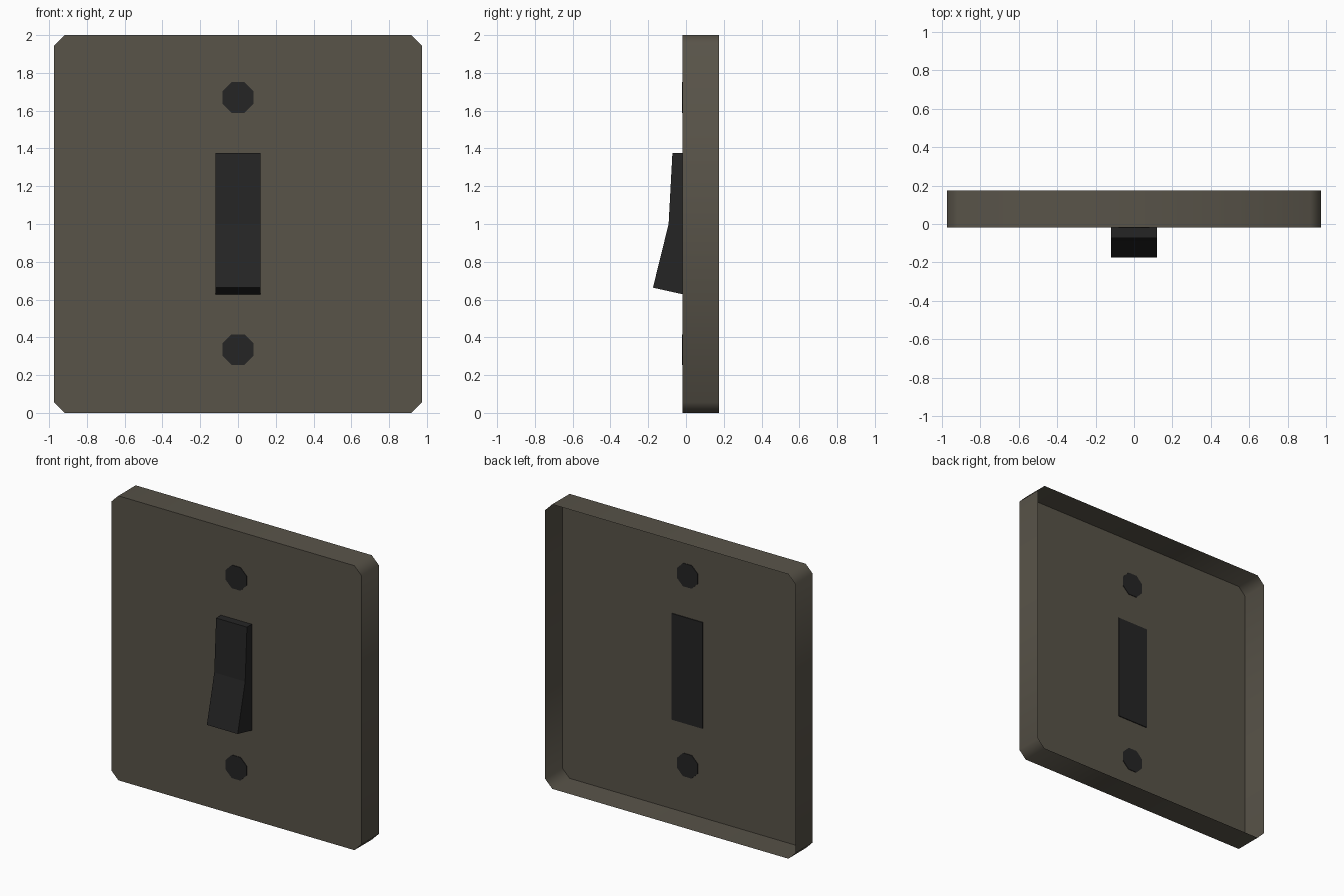
import bpy, bmesh, math

if "Cube" in bpy.data.objects:
    bpy.data.objects.remove(bpy.data.objects["Cube"])

def material(name, rgb):
    m = bpy.data.materials.new(name)
    m.diffuse_color = (*rgb, 1)
    m.use_nodes = True
    m.node_tree.nodes["Principled BSDF"].inputs["Base Color"].default_value = m.diffuse_color
    return m

bronze = material("dark bronze", (0.098, 0.087, 0.066))
black = material("black", (0.018, 0.018, 0.018))

def extrude(name, points, offset, mat, closed=True):
    """Extrude a flat outline; closed=False leaves the far end open."""
    bm = bmesh.new()
    a = [bm.verts.new(p) for p in points]
    b = [bm.verts.new([p[i] + offset[i] for i in range(3)]) for p in points]
    bm.faces.new(a)
    if closed:
        bm.faces.new(b[::-1])
    n = len(a)
    for i in range(n):
        bm.faces.new((a[i], b[i], b[(i + 1) % n], a[(i + 1) % n]))
    bmesh.ops.recalc_face_normals(bm, faces=bm.faces[:])
    me = bpy.data.meshes.new(name)
    bm.to_mesh(me)
    bm.free()
    me.materials.append(mat)
    ob = bpy.data.objects.new(name, me)
    bpy.context.collection.objects.link(ob)
    return ob

# wall plate: thin shell with clipped corners, open at the back
W, C, F = 0.973, 0.055, -0.018
outline = [(-W + C, 0), (W - C, 0), (W, C), (W, 2 - C),
           (W - C, 2), (-W + C, 2), (-W, 2 - C), (-W, C)]
plate = extrude("wall_plate", [(x, F, z) for x, z in outline],
                (0, 0.175 - F, 0), bronze, closed=False)
bpy.context.view_layer.objects.active = plate
plate.select_set(True)
bpy.ops.object.shade_smooth_by_angle(angle=math.radians(60))

# rocker switch, its base just showing through the plate
profile = [(-0.012, 1.375), (-0.072, 1.375), (-0.092, 1.0),
           (-0.175, 0.663), (F, 0.628), (-0.012, 0.628)]
extrude("rocker_switch", [(-0.12, y, z) for y, z in profile], (0.24, 0, 0), black)

# screws above and below the rocker, flush on both sides of the plate
for name, zc in (("upper_screw", 1.67), ("lower_screw", 0.335)):
    ring = [(0.088 * math.cos(math.pi * (i + 0.5) / 4), F - 0.004,
             zc + 0.088 * math.sin(math.pi * (i + 0.5) / 4)) for i in range(8)]
    extrude(name, ring, (0, 0.008, 0), black)
